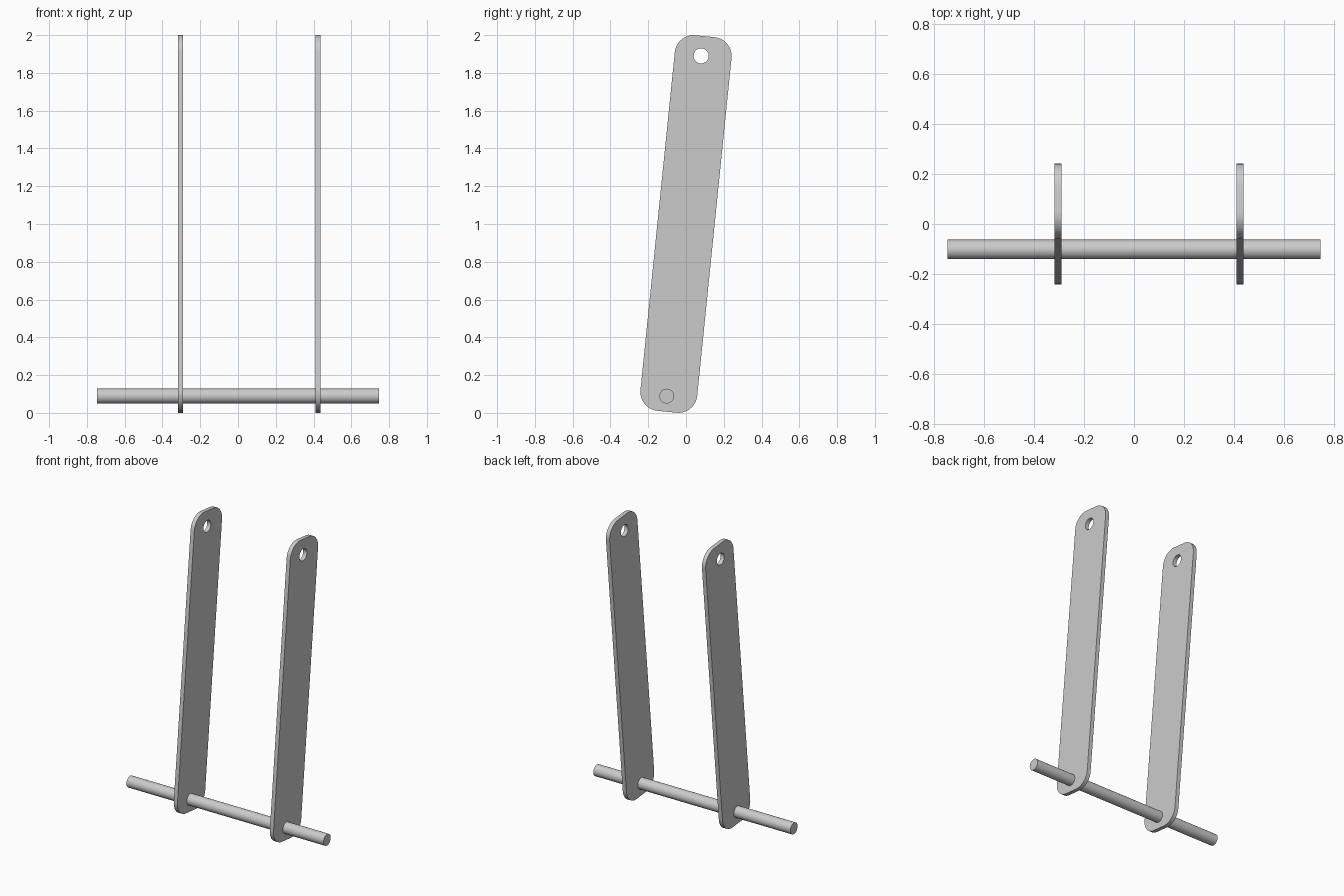
import bpy, bmesh
from math import sin, cos, pi, radians
from mathutils import Vector, Matrix

cube = bpy.data.objects.get("Cube")
if cube:
    bpy.data.objects.remove(cube)

TILT = radians(5.8)
HALF_W, HALF_H, CORNER = 0.151, 0.999, 0.1
THICK = 0.028
HOLE_R = 0.04

steel = bpy.data.materials.new("light_grey")
steel.use_nodes = True
grey = (0.6, 0.6, 0.6, 1)
steel.diffuse_color = grey
steel.node_tree.nodes["Principled BSDF"].inputs["Base Color"].default_value = grey


def arc(cy, cz, r, start, sweep, steps):
    return [(cy + r * cos(start + sweep * i / steps),
             cz + r * sin(start + sweep * i / steps)) for i in range(steps + 1)]


def finish(name, bm):
    bmesh.ops.recalc_face_normals(bm, faces=bm.faces)
    mesh = bpy.data.meshes.new(name)
    bm.to_mesh(mesh)
    bm.free()
    mesh.materials.append(steel)
    obj = bpy.data.objects.new(name, mesh)
    bpy.context.collection.objects.link(obj)
    bpy.ops.object.select_all(action='DESELECT')
    obj.select_set(True)
    bpy.context.view_layer.objects.active = obj
    bpy.ops.object.shade_smooth_by_angle(angle=radians(30))
    return obj


# Rounded, tilted flat bar with a through hole near its top
def side_plate(name, x):
    bm = bmesh.new()
    outline = []
    for k, (sy, sz) in enumerate([(1, 1), (-1, 1), (-1, -1), (1, -1)]):
        outline += arc(sy * (HALF_W - CORNER), sz * (HALF_H - CORNER),
                       CORNER, k * pi / 2, pi / 2, 12)
    lean = Matrix.Rotation(-TILT, 2)
    outline = [lean @ Vector(p) + Vector((0, 1)) for p in outline]
    hole = arc(0.08, 1.89, HOLE_R, 0, 2 * pi, 32)[:-1]
    edges = []
    for loop in (outline, hole):
        vs = [bm.verts.new((x - THICK / 2, y, z)) for y, z in loop]
        edges += [bm.edges.new((a, b)) for a, b in zip(vs, vs[1:] + vs[:1])]
    bmesh.ops.triangle_fill(bm, edges=edges, use_beauty=True, use_dissolve=False)
    ext = bmesh.ops.extrude_face_region(bm, geom=bm.faces[:], use_keep_orig=True)
    moved = [g for g in ext["geom"] if isinstance(g, bmesh.types.BMVert)]
    bmesh.ops.translate(bm, verts=moved, vec=(THICK, 0, 0))
    return finish(name, bm)


side_plate("right_side_plate", -0.304)
side_plate("left_side_plate", 0.424)

# Cross rod through the lower ends of both plates
bm = bmesh.new()
place = Matrix.Translation((0, -0.102, 0.089)) @ Matrix.Rotation(pi / 2, 4, 'Y')
bmesh.ops.create_cone(bm, cap_ends=True, segments=32, radius1=0.039,
                      radius2=0.039, depth=1.494, matrix=place)
finish("cross_rod", bm)
